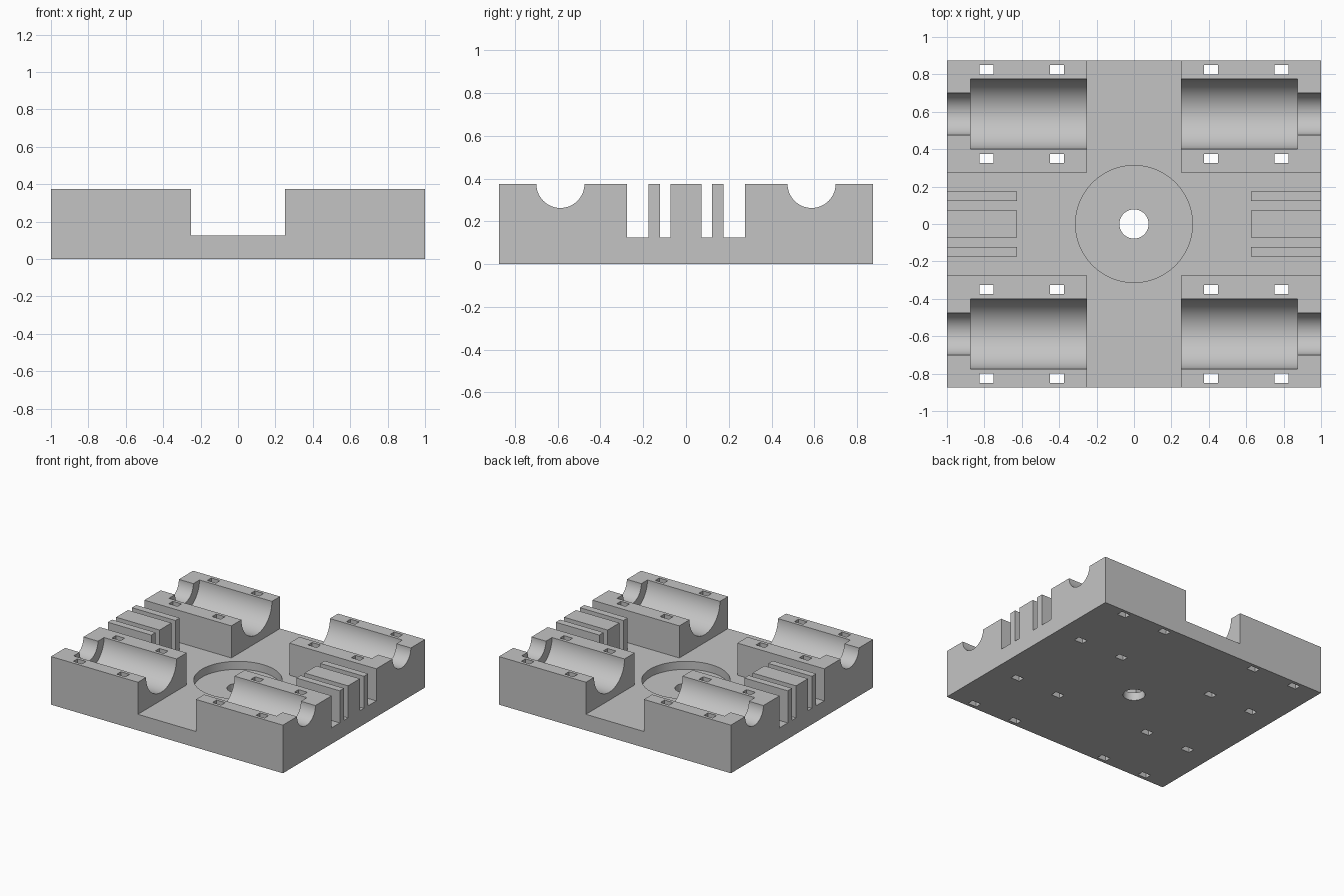
import bpy
import math

if "Cube" in bpy.data.objects:
    bpy.data.objects.remove(bpy.data.objects["Cube"], do_unlink=True)

WIDTH, DEPTH, TOP, FLOOR = 2.0, 1.75, 0.375, 0.125
OVER = 0.1  # how far cutters run past the outer faces

grey = bpy.data.materials.new("plain grey")
grey.use_nodes = True
grey.diffuse_color = (0.55, 0.55, 0.55, 1)
grey.node_tree.nodes["Principled BSDF"].inputs["Base Color"].default_value = (0.55, 0.55, 0.55, 1)


def box(name, x0, x1, y0, y1, z0, z1):
    bpy.ops.mesh.primitive_cube_add(
        size=1, location=((x0 + x1) / 2, (y0 + y1) / 2, (z0 + z1) / 2))
    ob = bpy.context.object
    ob.name = name
    ob.scale = (x1 - x0, y1 - y0, z1 - z0)
    bpy.ops.object.transform_apply(location=True, rotation=False, scale=True)
    return ob


def cylinder(name, radius, length, centre, along_x=False):
    bpy.ops.mesh.primitive_cylinder_add(
        vertices=96, radius=radius, depth=length, location=centre,
        rotation=(0, math.pi / 2 if along_x else 0, 0))
    ob = bpy.context.object
    ob.name = name
    bpy.ops.object.transform_apply(location=True, rotation=True, scale=True)
    return ob


def cut(target, cutter):
    cutter.hide_render = True
    mod = target.modifiers.new("cut", 'BOOLEAN')
    mod.operation = 'DIFFERENCE'
    mod.solver = 'EXACT'
    mod.object = cutter
    bpy.ops.object.select_all(action='DESELECT')
    bpy.context.view_layer.objects.active = target
    target.select_set(True)
    bpy.ops.object.modifier_apply(modifier=mod.name)
    bpy.data.objects.remove(cutter, do_unlink=True)


# Solid block
body = box("motor_mount_base", -WIDTH / 2, WIDTH / 2, -DEPTH / 2, DEPTH / 2, 0, TOP)
body.data.materials.append(grey)

# Channel from front to back and the open middle between the cradles
cut(body, box("channel", -0.25, 0.25, -DEPTH / 2 - OVER, DEPTH / 2 + OVER, FLOOR, TOP + OVER))
cut(body, box("middle", -0.625, 0.625, -0.275, 0.275, FLOOR, TOP + OVER))

# Round recess and centre bore
cut(body, cylinder("recess", 0.3125, 0.2, (0, 0, 0.0625 + 0.1)))
cut(body, cylinder("bore", 0.078, 1, (0, 0, 0)))

for sx in (-1, 1):
    for sy in (-1, 1):
        def span(a, b, s):
            return sorted((a * s, b * s))

        # Slots that leave the ribs standing at each side
        for y0, y1 in ((0.073, 0.122), (0.175, 0.275)):
            cut(body, box("slot", *span(0.5, 1 + OVER, sx), *span(y0, y1, sy),
                          FLOOR, TOP + OVER))

        # Motor cradle with a narrower neck at the outer end
        cut(body, cylinder("cradle", 0.1875, 0.675, (sx * 0.5375, sy * 0.5875, TOP), True))
        cut(body, cylinder("neck", 0.1125, 0.5, (sx * 0.95, sy * 0.5875, TOP), True))

        # Strap holes beside the cradle
        for x0 in (0.375, 0.75):
            for y0 in (0.325, 0.8):
                cut(body, box("strap_hole", *span(x0, x0 + 0.075, sx),
                              *span(y0, y0 + 0.05, sy), -OVER, TOP + OVER))

bpy.ops.object.select_all(action='DESELECT')
body.select_set(True)
bpy.context.view_layer.objects.active = body
bpy.ops.object.shade_smooth_by_angle(angle=math.radians(30))
